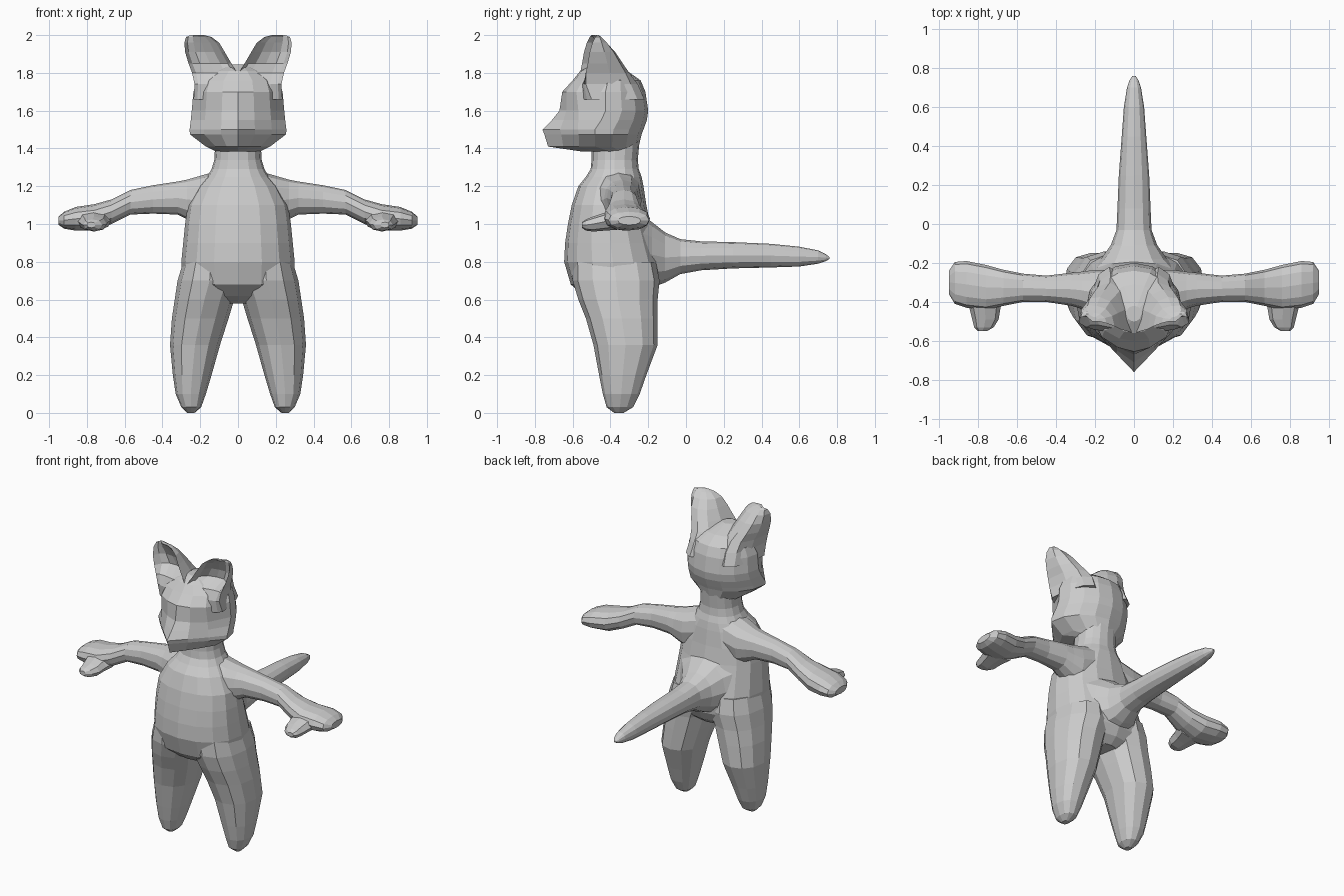
import bpy, bmesh
from math import sin, cos, pi


def build(name, rings, mirror=False):
    """Skin a list of equal-length point rings, cap both ends, optionally mirror."""
    bm = bmesh.new()
    loops = [[bm.verts.new(p) for p in ring] for ring in rings]
    n = len(loops[0])
    for a, b in zip(loops, loops[1:]):
        for i in range(n):
            j = (i + 1) % n
            bm.faces.new((a[i], a[j], b[j], b[i]))
    bm.faces.new(loops[0])
    bm.faces.new(loops[-1])
    bmesh.ops.remove_doubles(bm, verts=bm.verts, dist=0.0005)
    bmesh.ops.recalc_face_normals(bm, faces=bm.faces)
    me = bpy.data.meshes.new(name)
    bm.to_mesh(me)
    bm.free()
    ob = bpy.data.objects.new(name, me)
    bpy.context.collection.objects.link(ob)
    if mirror:
        ob.modifiers.new("mirror", 'MIRROR').use_mirror_merge = False
    return ob


def loft(name, axis, sections, n=12, power=0.9, mirror=False):
    """Oval sections (pos, a_min, a_max, b_min, b_max) across the given axis."""
    def sp(v):
        return abs(v) ** power * (1 if v >= 0 else -1)
    rings = []
    for pos, a0, a1, b0, b1 in sections:
        ring = []
        for i in range(n):
            t = 2 * pi * i / n
            a = (a0 + a1) / 2 + (a1 - a0) / 2 * sp(cos(t))
            b = (b0 + b1) / 2 + (b1 - b0) / 2 * sp(sin(t))
            ring.append({'x': (pos, a, b), 'y': (a, pos, b), 'z': (a, b, pos)}[axis])
        rings.append(ring)
    return build(name, rings, mirror)


# torso and neck: z, half width, front y, back y
torso = [(0.58, .10, -.46, -.22), (0.62, .20, -.54, -.17), (0.68, .29, -.61, -.14),
         (0.80, .30, -.645, -.13), (0.90, .29, -.64, -.16), (1.00, .28, -.625, -.19),
         (1.10, .265, -.605, -.21), (1.20, .21, -.57, -.225), (1.25, .165, -.53, -.235),
         (1.29, .14, -.505, -.25), (1.34, .125, -.50, -.255), (1.45, .12, -.50, -.245)]
loft("torso", 'z', [(z, -w, w, f, b) for z, w, f, b in torso], n=16)

# legs: z, inner x, outer x, front y, back y
loft("leg", 'z', [(0.0, .23, .27, -.38, -.33), (.03, .195, .30, -.42, -.28),
                  (.10, .17, .33, -.44, -.245), (.20, .14, .345, -.46, -.21),
                  (.36, .095, .36, -.49, -.15), (.50, .05, .35, -.53, -.15),
                  (.60, .02, .335, -.57, -.15), (.70, -.02, .32, -.60, -.14),
                  (.80, 0, .29, -.60, -.16)], mirror=True)

# arms widening into hands: x, front y, back y, bottom z, top z
loft("arm", 'x', [(.08, -.50, -.235, 1.02, 1.29), (.20, -.47, -.235, .99, 1.255),
                  (.27, -.435, -.245, 1.025, 1.235), (.32, -.42, -.25, 1.05, 1.225),
                  (.45, -.40, -.265, 1.055, 1.205), (.57, -.40, -.255, 1.05, 1.18),
                  (.67, -.42, -.235, 1.00, 1.13), (.76, -.44, -.21, .965, 1.105),
                  (.86, -.43, -.19, .965, 1.09), (.92, -.41, -.195, .975, 1.065),
                  (.95, -.36, -.24, .995, 1.04)], mirror=True)
loft("thumb", 'y', [(-.36, .66, .87, .97, 1.09), (-.43, .685, .845, .965, 1.06),
                    (-.49, .695, .83, .96, 1.04), (-.53, .72, .82, .965, 1.025),
                    (-.55, .755, .80, .98, 1.01)], n=8, mirror=True)

# tail: y, half width, bottom z, top z
tail = [(-.25, .24, .63, 1.06), (-.18, .17, .665, 1.01), (-.11, .12, .69, .955),
        (-.03, .09, .735, .92), (.08, .085, .755, .908), (.25, .078, .765, .904),
        (.45, .063, .77, .895), (.60, .052, .775, .88), (.70, .036, .79, .86),
        (.74, .022, .803, .84), (.76, .008, .815, .825)]
loft("tail", 'y', [(y, -w, w, a, b) for y, w, a, b in tail])

# head: z, half width, front y, back y, roundness of the face (0 = wedge snout)
head = []
for z, w, f, b, r in [(1.385, .12, -.56, -.26, .5), (1.41, .17, -.73, -.25, .1),
                      (1.475, .255, -.75, -.235, .05), (1.50, .256, -.76, -.225, .05),
                      (1.55, .25, -.71, -.207, .4), (1.60, .245, -.67, -.20, .7),
                      (1.70, .236, -.655, -.215, .9), (1.76, .215, -.60, -.24, 1),
                      (1.81, .14, -.56, -.31, 1), (1.845, .04, -.50, -.42, 1)]:
    m = f + (b - f) * .52
    half = []
    for u in (.35, .7):  # cheek points blend from straight to elliptical
        k = u * (1 - r) + (1 - (1 - u * u) ** .5) * r
        half.append((u * w, f + (m - f) * k))
    half += [(w * cos(t * pi / 8), m + (b - m) * sin(t * pi / 8)) for t in range(4)]
    ring = [(0, f)] + half + [(0, b)] + [(-x, y) for x, y in reversed(half)]
    head.append([(x, y, z) for x, y in ring])
build("head", head)

# ears: hollow-fronted shells: z, inner x, outer x, front y, back y, hollow depth
ears = []
for z, x0, x1, f, b, d in [(1.66, .02, .235, -.50, -.22, -.05), (1.74, .01, .23, -.53, -.255, -.02),
                           (1.80, .005, .243, -.56, -.30, .03), (1.85, .035, .262, -.55, -.335, .11),
                           (1.91, .07, .28, -.54, -.375, .09), (1.96, .10, .284, -.525, -.42, .05),
                           (1.99, .14, .275, -.51, -.455, .02), (2.0, .18, .25, -.50, -.475, 0)]:
    c, h = (x0 + x1) / 2, (x1 - x0) / 2
    skew = .03 if z > 1.75 else 0
    ring = []
    for i in range(7):  # convex back
        t = pi * i / 6
        ring.append((c + h * cos(t), f + (b - f) * sin(t) + skew * max(0, cos(t)), z))
    for i in range(1, 6):  # concave front
        t = pi * (1 - i / 6)
        ring.append((c + h * cos(t) * .95, f + d * sin(t) + skew * max(0, cos(t)), z))
    ears.append(ring)
build("ear", ears, mirror=True)
